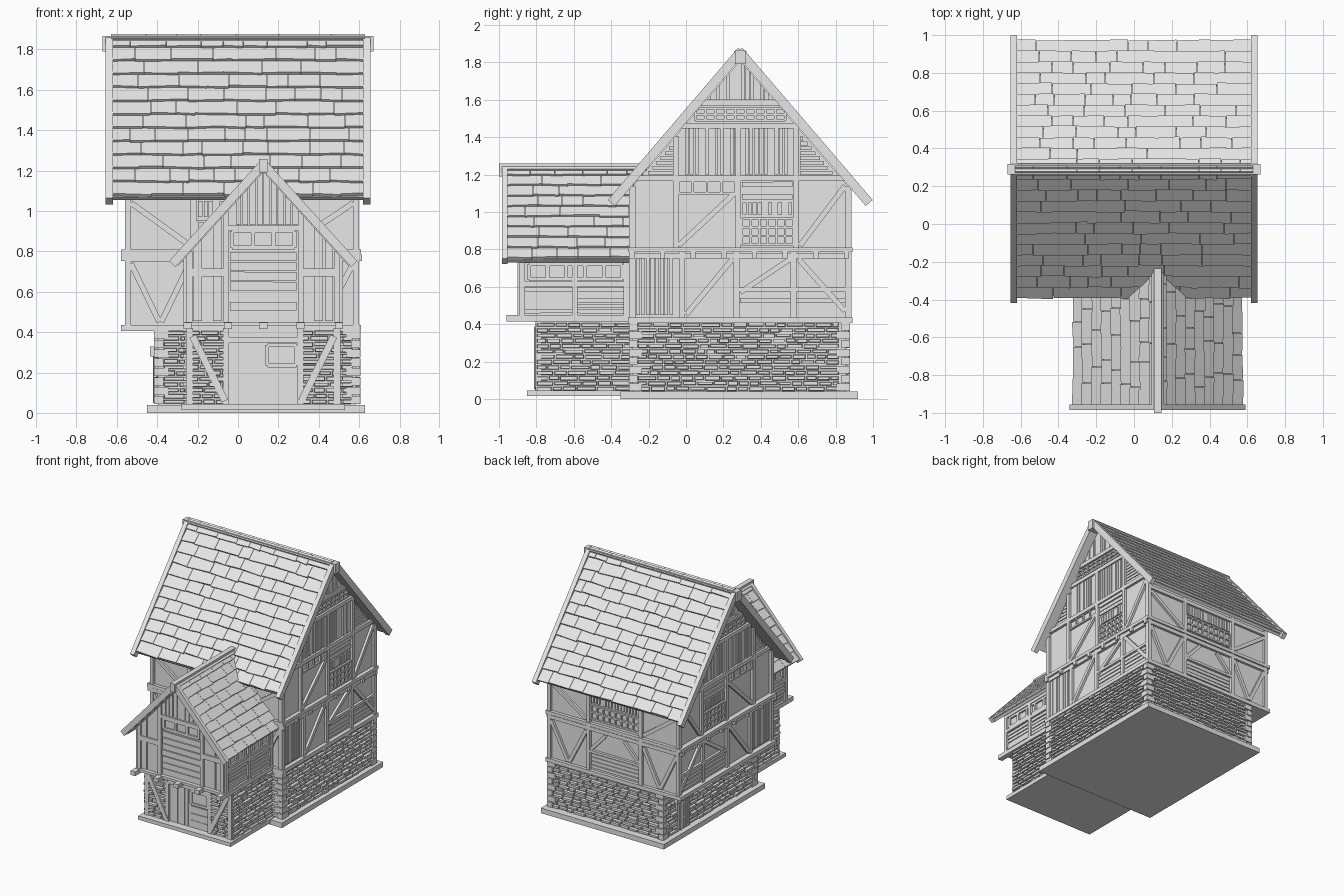
import bpy, bmesh, random
from mathutils import Matrix, Vector

random.seed(7)
if "Cube" in bpy.data.objects:
    bpy.data.objects.remove(bpy.data.objects["Cube"])

grey = bpy.data.materials.new("plain grey")
grey.use_nodes = True
grey.diffuse_color = (0.8, 0.8, 0.8, 1)
grey.node_tree.nodes["Principled BSDF"].inputs["Base Color"].default_value = (0.8, 0.8, 0.8, 1)
parts = {}
rnd = random.uniform


def frame(origin, u, v, n):
    """Working plane: u across, v along, n outwards."""
    m = Matrix([Vector(a).normalized() for a in (u, v, n)]).transposed().to_4x4()
    return Matrix.Translation(origin) @ m


def prism(part, m, pts, d0, d1, inset=0.0):
    bm = parts.setdefault(part, bmesh.new())
    c = sum((Vector(p) for p in pts), Vector((0, 0))) / len(pts)
    low, high = [], []
    for p in pts:
        q = [p[i] - inset * (1 if p[i] > c[i] else -1) for i in (0, 1)]
        low.append(bm.verts.new(m @ Vector((p[0], p[1], d0))))
        high.append(bm.verts.new(m @ Vector((q[0], q[1], d1))))
    bm.faces.new(low[::-1])
    bm.faces.new(high)
    for i in range(len(pts)):
        j = (i + 1) % len(pts)
        bm.faces.new((low[i], low[j], high[j], high[i]))


def rect(part, m, u0, u1, v0, v1, d0, d1, inset=0.0):
    prism(part, m, [(u0, v0), (u1, v0), (u1, v1), (u0, v1)], d0, d1, inset)


def box(part, x0, x1, y0, y1, z0, z1):
    rect(part, Matrix(), x0, x1, y0, y1, z0, z1)


def beam(part, m, a, b, w=0.03, d=0.02):
    a, b = Vector(a), Vector(b)
    s = (b - a).orthogonal().normalized() * w / 2
    prism(part, m, [a + s, b + s, b - s, a - s], -0.01, d)


def planks(part, m, u0, u1, v0, top, width=0.026):
    """Upright boards; top is a height or a roof line function."""
    f = top if callable(top) else (lambda u: top)
    n = max(1, round((u1 - u0) / width))
    w = (u1 - u0) / n
    for i in range(n):
        a, b = u0 + i * w + rnd(0.001, 0.005), u0 + (i + 1) * w - rnd(0.001, 0.005)
        if min(f(a), f(b)) > v0:
            prism(part, m, [(a, v0), (b, v0), (b, f(b)), (a, f(a))], -0.01, rnd(0.006, 0.013))


def boards(part, m, u0, u1, v0, v1, width=0.03):
    """Level boards."""
    n = max(1, round((v1 - v0) / width))
    h = (v1 - v0) / n
    for i in range(n):
        a, b = [v0 + i * h + rnd(0.001, 0.004) for _ in "ab"]
        prism(part, m, [(u0, a), (u1, b), (u1, b + h - 0.006), (u0, a + h - 0.006)], -0.01, rnd(0.006, 0.013))


def lattice(part, m, u0, u1, v0, v1, nu, nv, bar=0.012):
    for i in range(nu + 1):
        u = u0 + (u1 - u0) * i / nu
        beam(part, m, (u, v0), (u, v1), bar, 0.014)
    for i in range(nv + 1):
        v = v0 + (v1 - v0) * i / nv
        beam(part, m, (u0, v), (u1, v), bar, 0.014)


def stones(part, m, u0, u1, v0=0.04, v1=0.41, rows=13):
    h = (v1 - v0) / rows
    for r in range(rows):
        u, v = u0, v0 + r * h
        while u < u1 - 0.01:
            e = u + rnd(0.05, 0.11)
            e = u1 if e > u1 - 0.03 else e
            rect(part, m, u + 0.002, e - 0.002, v + rnd(0.001, 0.005), v + h - rnd(0.0, 0.004),
                 -0.01, rnd(0.012, 0.022), 0.004)
            u = e


def quoins(part, x, y, sx, sy):
    """Alternating corner blocks, reaching inwards along sx and sy."""
    for i in range(8):
        a, b = (0.065, 0.04) if i % 2 else (0.04, 0.065)
        xs, ys = sorted((x - sx * 0.006, x + sx * a)), sorted((y - sy * 0.006, y + sy * b))
        z = 0.04 + i * 0.0463
        box(part, *xs, *ys, z + 0.003, z + 0.043)


def shingles(part, m, u0, u1, length, rows):
    rect(part + "_deck", m, u0, u1, 0, length, -0.045, -0.022)
    h = length / rows
    for r in range(rows):
        tilt = m @ Matrix.Translation((0, r * h, -0.022)) @ Matrix.Rotation(0.14, 4, "X")
        u = u0
        while u < u1 - 0.01:
            e = u + rnd(0.09, 0.22)
            e = u1 if e > u1 - 0.06 else e
            a, b = [h + rnd(-0.006, 0.006) for _ in "ab"]
            prism(part, tilt, [(u + 0.001, 0), (e - 0.001, 0), (e - 0.001, b), (u + 0.001, a)], -0.008, 0.009)
            u = e


def main_top(y):
    return 1.81 - 1.168 * abs(y - 0.29)


def annex_top(x):
    return 1.20 - 1.1 * abs(x - 0.125)


# Wall planes: outward surface of the plaster cores
X, Y, Z = Vector((1, 0, 0)), Vector((0, 1, 0)), Vector((0, 0, 1))
front, back = frame((0, -0.285, 0), X, Z, -Y), frame((0, 0.865, 0), X, Z, Y)
right, left = frame((0.58, 0, 0), Y, Z, X), frame((-0.54, 0, 0), Y, Z, -X)

# Ground plates and solid cores
box("main_base", -0.45, 0.63, -0.35, 0.92, 0, 0.04)
box("annex_base", -0.28, 0.53, -0.85, -0.3, 0.015, 0.045)
box("main_stone_core", -0.395, 0.585, -0.285, 0.855, 0.03, 0.43)
box("annex_stone_core", -0.25, 0.5, -0.785, -0.27, 0.03, 0.43)
ys = (-0.285, 0.29, 0.865)
prism("main_plaster", frame((0, 0, 0), Y, Z, X),
      [(ys[0], 0.41), (ys[2], 0.41)] + [(y, main_top(y)) for y in ys[::-1]], -0.54, 0.58)
xs = (-0.25, 0.125, 0.5)
prism("annex_plaster", frame((0, 0, 0), X, Z, -Y),
      [(xs[0], 0.43), (xs[2], 0.43)] + [(x, annex_top(x)) for x in xs[::-1]], 0.25, 0.88)

# Stone ground floor
stones("main_stones", frame((0.585, 0, 0), Y, Z, X), -0.26, 0.82)
stones("main_stones", frame((-0.395, 0, 0), Y, Z, -X), -0.26, 0.82)
stones("main_stones", frame((0, 0.855, 0), X, Z, Y), -0.37, 0.56)
for a, b in ((-0.37, -0.25), (0.5, 0.57)):
    stones("main_stones", front, a, b)
for x, s in ((-0.41, 1), (0.6, -1)):
    quoins("main_quoins", x, -0.3, s, 1)
    quoins("main_quoins", x, 0.87, s, -1)
stones("annex_stones", frame((0.5, 0, 0), Y, Z, X), -0.8, -0.3)
stones("annex_stones", frame((-0.25, 0, 0), Y, Z, -X), -0.8, -0.3)
low_front = frame((0, -0.785, 0), X, Z, -Y)
stones("annex_stones", low_front, -0.25, -0.05)
stones("annex_stones", low_front, 0.3, 0.5)
hatch = frame((-0.41, 0, 0), Y, Z, -X)
planks("side_hatch", hatch, 0.55, 0.7, 0.05, 0.28)
rect("side_hatch_lintel", hatch, 0.52, 0.73, 0.28, 0.33, -0.01, 0.025)

# Floor beams and joist ends
for z0, z1 in ((0.405, 0.435), (0.785, 0.81)):
    box("floor_beams", -0.58, 0.61, -0.31, 0.89, z0, z1)
for i in range(8):
    y = -0.29 + i * 0.164
    box("joist_ends", -0.58, 0.615, y - 0.014, y + 0.014, 0.752, 0.785)
box("annex_floor_beam", -0.265, 0.515, -0.91, -0.29, 0.43, 0.45)
for x in (-0.25, -0.05, 0.125, 0.31, 0.5):
    box("annex_joists", x - 0.02, x + 0.02, -0.96, -0.3, 0.415, 0.448)

# Gable walls, the same pattern at both ends
for m in (right, left):
    f = "gable_timber"
    for y in (-0.285, -0.02, 0.27, 0.575, 0.865):
        beam(f, m, (y, 0.43), (y, 0.79))
    for y in (-0.285, -0.055, 0.28, 0.59, 0.865):
        beam(f, m, (y, 0.8), (y, min(1.46, main_top(y))))
    for a, b, z in ((-0.28, 0.86, 1.18), (-0.04, 0.62, 1.46), (0.08, 0.5, 1.585), (-0.285, 0.865, 0.765)):
        beam(f, m, (a, z), (b, z))
    for a, b in (((0, 0.45), (0.25, 0.75)), ((0.29, 0.57), (0.56, 0.75)), ((0.6, 0.75), (0.85, 0.47)),
                 ((-0.04, 0.82), (0.26, 1.1)), ((0.61, 0.82), (0.85, 1.14))):
        beam(f, m, a, b, 0.028, 0.018)
    beam(f, m, (0.28, 0.585), (0.86, 0.585), 0.02)
    planks("gable_planks", m, -0.27, -0.04, 0.45, 0.75)
    planks("gable_planks", m, -0.035, 0.575, 1.2, 1.445)
    planks("gable_planks", m, 0.11, 0.47, 1.6, main_top)
    planks("gable_planks", m, 0.3, 0.57, 0.985, 1.05)
    boards("gable_boards", m, 0.29, 0.85, 0.45, 0.575)
    boards("gable_boards", m, 0.3, 0.57, 1.065, 1.165)
    for i in range(9):
        z = 1.2 + i * 0.026
        reach = (main_top(0.29) - z) / 1.168 - 0.03
        for a, b in ((0.29 - reach, -0.07), (0.61, 0.29 + reach)):
            if b > a + 0.01:
                rect("gable_boards", m, a, b, z, z + 0.02, -0.01, 0.01)
    lattice("gable_lattice", m, 0.3, 0.575, 0.825, 0.965, 6, 3)
    lattice("gable_lattice", m, 0.05, 0.53, 1.49, 1.555, 9, 2)
    lattice("gable_lattice", m, -0.04, 0.265, 1.1, 1.165, 4, 1)

# Eaves walls, front and back
for m in (front, back):
    f = "eaves_wall_timber"
    for x in (-0.545, -0.22, 0.24, 0.585):
        beam(f, m, (x, 0.43), (x, 1.12))
    beam(f, m, (-0.55, 0.765), (0.59, 0.765))
    beam(f, m, (-0.55, 1.07), (0.59, 1.07))
    for a, b in (((-0.53, 0.74), (-0.39, 0.45)), ((-0.38, 0.45), (-0.24, 0.74)), ((-0.53, 1.04), (-0.24, 0.83)),
                 ((0.57, 0.74), (0.42, 0.45)), ((0.41, 0.45), (0.26, 0.74)), ((0.57, 1.04), (0.26, 0.83))):
        beam(f, m, a, b, 0.028, 0.018)
    planks("eaves_wall_planks", m, -0.2, 0.22, 0.97, 1.05)
    lattice("eaves_wall_lattice", m, -0.2, 0.22, 0.84, 0.95, 8, 2)
    boards("eaves_wall_boards", m, -0.2, 0.22, 0.45, 0.57)
    beam(f, m, (-0.21, 0.585), (0.23, 0.585), 0.02)
    for s in (-1, 1):
        beam(f, m, (0.01 + s * 0.21, 0.6), (0.01 + s * 0.08, 0.74), 0.025, 0.018)

# Annex side walls
for m in (frame((0.5, 0, 0), Y, Z, X), frame((-0.25, 0, 0), Y, Z, -X)):
    for y in (-0.875, -0.595, -0.32):
        beam("annex_side_timber", m, (y, 0.44), (y, 0.79))
    for z in (0.615, 0.74):
        beam("annex_side_timber", m, (-0.88, z), (-0.3, z), 0.025)
    boards("annex_side_boards", m, -0.86, -0.61, 0.455, 0.6)
    boards("annex_side_boards", m, -0.58, -0.33, 0.455, 0.6)
    lattice("annex_side_windows", m, -0.84, -0.34, 0.64, 0.72, 5, 1, 0.02)

# Annex front: door and braces below, boarded gable above
for s in (-1, 1):
    def sx(d):
        return 0.125 + s * d
    beam("annex_front_timber", low_front, (sx(0.365), 0.04), (sx(0.365), 0.42), 0.035)
    beam("annex_front_timber", low_front, (sx(0.185), 0.04), (sx(0.185), 0.42), 0.03)
    beam("annex_front_timber", low_front, (sx(0.35), 0.38), (sx(0.19), 0.06), 0.035, 0.028)
rect("door_infill", low_front, -0.05, 0.3, 0.04, 0.42, -0.01, 0.004)
beam("annex_front_timber", low_front, (-0.06, 0.36), (0.31, 0.36), 0.03)
planks("door", low_front, -0.035, 0.125, 0.05, 0.34, 0.032)
boards("door_side_panel", low_front, 0.14, 0.29, 0.05, 0.22, 0.05)
lattice("door_side_window", low_front, 0.145, 0.29, 0.235, 0.335, 1, 1, 0.018)
high_front = frame((0, -0.88, 0), X, Z, -Y)
for s in (-1, 1):
    for d in (0.365, 0.185):
        x = 0.125 + s * d
        beam("annex_front_timber", high_front, (x, 0.44), (x, annex_top(x)), 0.028)
    a, b = sorted((0.125 + s * 0.35, 0.125 + s * 0.2))
    planks("annex_front_planks", high_front, a, b, 0.455, annex_top, 0.05)
    beam("annex_front_timber", high_front, (a, 0.695), (b, 0.695), 0.04)
boards("annex_front_boards", high_front, -0.04, 0.29, 0.455, 0.8, 0.05)
lattice("annex_front_windows", high_front, -0.03, 0.28, 0.82, 0.9, 3, 1, 0.02)
beam("annex_front_timber", high_front, (-0.06, 0.915), (0.31, 0.915), 0.025)
planks("annex_front_planks", high_front, -0.05, 0.3, 0.93, annex_top, 0.035)

# Main roof
for s in (-1, 1):
    m = frame((0, 0.29, 1.885), X, (0, s, -1.168), (0, s * 1.168, 1))
    m = m if s < 0 else m.copy()
    shingles("main_roof", m, -0.63, 0.63, 1.055, 12)
    for a in (-0.655, 0.62):
        rect("main_bargeboards", m, a, a + 0.035, 0.03, 1.084, -0.045, 0.004)
box("main_ridge", -0.67, 0.67, 0.263, 0.318, 1.79, 1.867)

# Annex roof
for s in (-1, 1):
    m = frame((0.125, 0, 1.26), Y, (s, 0, -1.1), (s * 1.1, 0, 1))
    shingles("annex_roof", m, -0.975, -0.21, 0.675, 9)
    rect("annex_bargeboards", m, -0.985, -0.955, 0.02, 0.69, -0.04, 0.003)
box("annex_ridge", 0.105, 0.145, -1.0, -0.2, 1.19, 1.258)

# Turn every part into an object
for name, bm in parts.items():
    bmesh.ops.recalc_face_normals(bm, faces=bm.faces)
    mesh = bpy.data.meshes.new(name)
    bm.to_mesh(mesh)
    bm.free()
    mesh.materials.append(grey)
    bpy.context.collection.objects.link(bpy.data.objects.new(name, mesh))
